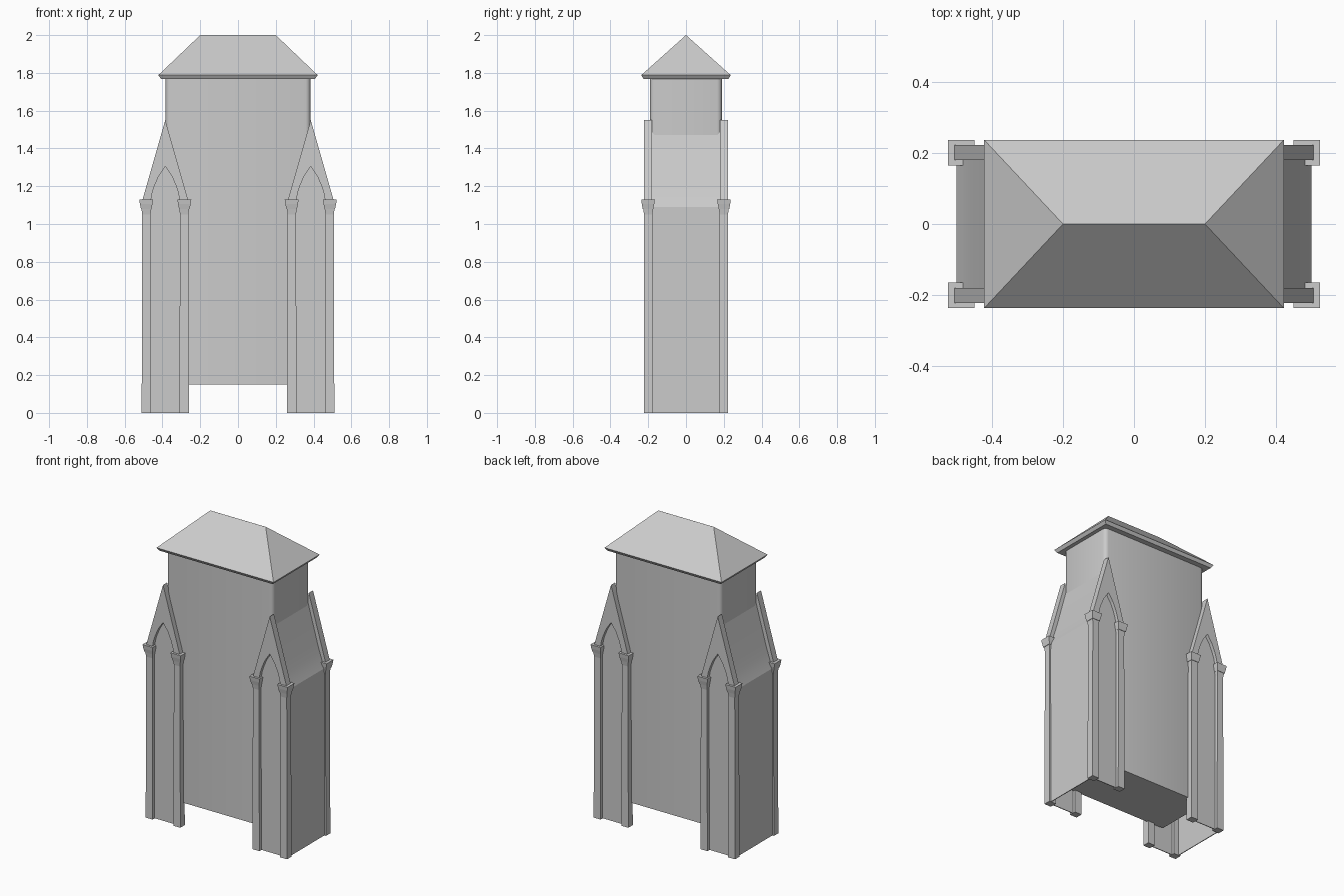
import bpy, bmesh

if "Cube" in bpy.data.objects:
    bpy.data.objects.remove(bpy.data.objects["Cube"])

CX, CY = 0.385, 0.2      # centre line of a side buttress, depth of its columns


def finish(name, bm, mirror=(False, False), smooth=False):
    bmesh.ops.remove_doubles(bm, verts=bm.verts, dist=1e-5)
    bmesh.ops.recalc_face_normals(bm, faces=bm.faces)
    me = bpy.data.meshes.new(name)
    bm.to_mesh(me)
    bm.free()
    ob = bpy.data.objects.new(name, me)
    bpy.context.collection.objects.link(ob)
    if any(mirror):
        mod = ob.modifiers.new("Mirror", 'MIRROR')
        mod.use_axis = (mirror[0], mirror[1], False)
        mod.use_mirror_merge = False
    if smooth:
        bpy.ops.object.select_all(action='DESELECT')
        ob.select_set(True)
        bpy.context.view_layer.objects.active = ob
        bpy.ops.object.shade_smooth_by_angle(angle=0.6)
    return ob


def loft(bm, cx, cy, rings):
    """Stack rectangles (half x, half y, z) and skin them."""
    prev = None
    for hx, hy, z in rings:
        ring = [bm.verts.new((cx + sx * hx, cy + sy * hy, z))
                for sx, sy in ((-1, -1), (1, -1), (1, 1), (-1, 1))]
        if prev:
            for i in range(4):
                j = (i + 1) % 4
                bm.faces.new((prev[i], prev[j], ring[j], ring[i]))
        else:
            bm.faces.new(ring[::-1])
        prev = ring
    return prev


def prism(name, profile, y0, y1, mirror, smooth=False):
    """Extrude an xz profile along y."""
    bm = bmesh.new()
    face = bm.faces.new([bm.verts.new((x, y0, z)) for x, z in profile])
    ext = bmesh.ops.extrude_face_region(bm, geom=[face], use_keep_orig=True)
    for v in ext["geom"]:
        if isinstance(v, bmesh.types.BMVert):
            v.co.y = y1
    return finish(name, bm, mirror, smooth)


# Main body with rounded upright corners
bm = bmesh.new()
bm.faces.new(loft(bm, 0, 0, [(0.383, 0.19, 0.15), (0.383, 0.19, 1.78)]))
upright = [e for e in bm.edges if abs(e.verts[0].co.z - e.verts[1].co.z) > 1]
bmesh.ops.bevel(bm, geom=upright, offset=0.025, segments=3, profile=0.5,
                affect='EDGES')
finish("main_body", bm, smooth=True)

# Hipped roof with a thin undercut eave
bm = bmesh.new()
top = loft(bm, 0, 0, [(0.408, 0.225, 1.768), (0.422, 0.237, 1.788),
                      (0.2, 0.0002, 2.0)])
bm.faces.new(top)
finish("hipped_roof", bm)

# Corner columns with flared capitals, two per buttress end
for side, label in ((1, "outer"), (-1, "inner")):
    x = CX + side * 0.1
    bm = bmesh.new()
    bm.faces.new(loft(bm, x, CY, [(0.025, 0.023, 0), (0.022, 0.022, 1.05),
                                  (0.027, 0.027, 1.085)]))
    finish(label + "_column", bm, (True, True))
    bm = bmesh.new()
    bm.faces.new(loft(bm, x + side * 0.001, CY + 0.001,
                      [(0.028, 0.028, 1.08), (0.033, 0.033, 1.105),
                       (0.037, 0.036, 1.13)]))
    finish(label + "_capital", bm, (True, True))

# Pointed arch curve, half of it, measured from the buttress centre line
arch = [(0.076, 1.08), (0.076, 1.125), (0.069, 1.165), (0.056, 1.205),
        (0.034, 1.255), (0, 1.305)]
full_arch = [(CX + u, z) for u, z in arch] + [(CX - u, z) for u, z in arch[-2::-1]]

# Steep gable over each buttress end, cut out by the arch
gable = full_arch + [(CX - 0.126, 1.08), (CX - 0.126, 1.11), (CX, 1.55),
                     (CX + 0.126, 1.11), (CX + 0.126, 1.08)]
prism("pointed_gable", gable, 0.18, 0.223, (True, True))

# Recessed panel behind each arch
panel = [(CX - 0.1, 0.0), (CX + 0.1, 0.0), (CX + 0.1, 1.12), (CX, 1.34),
         (CX - 0.1, 1.12)]
prism("recessed_panel", panel, 0.196, 0.201, (True, True))

# Outer wall of each buttress
wall = [(0.494, 0), (0.499, 0), (0.499, 1.09), (0.494, 1.09)]
prism("buttress_wall", wall, -0.195, 0.195, (True, False))

# Sloping roof between the gables, flaring slightly at the foot
slope = [(0.499, 1.09), (0.482, 1.13), (0.465, 1.18), (0.444, 1.25),
         (0.378, 1.49), (0.372, 1.48), (0.438, 1.245), (0.458, 1.175),
         (0.475, 1.125), (0.494, 1.08)]
prism("buttress_roof", slope, -0.19, 0.19, (True, False), smooth=True)
